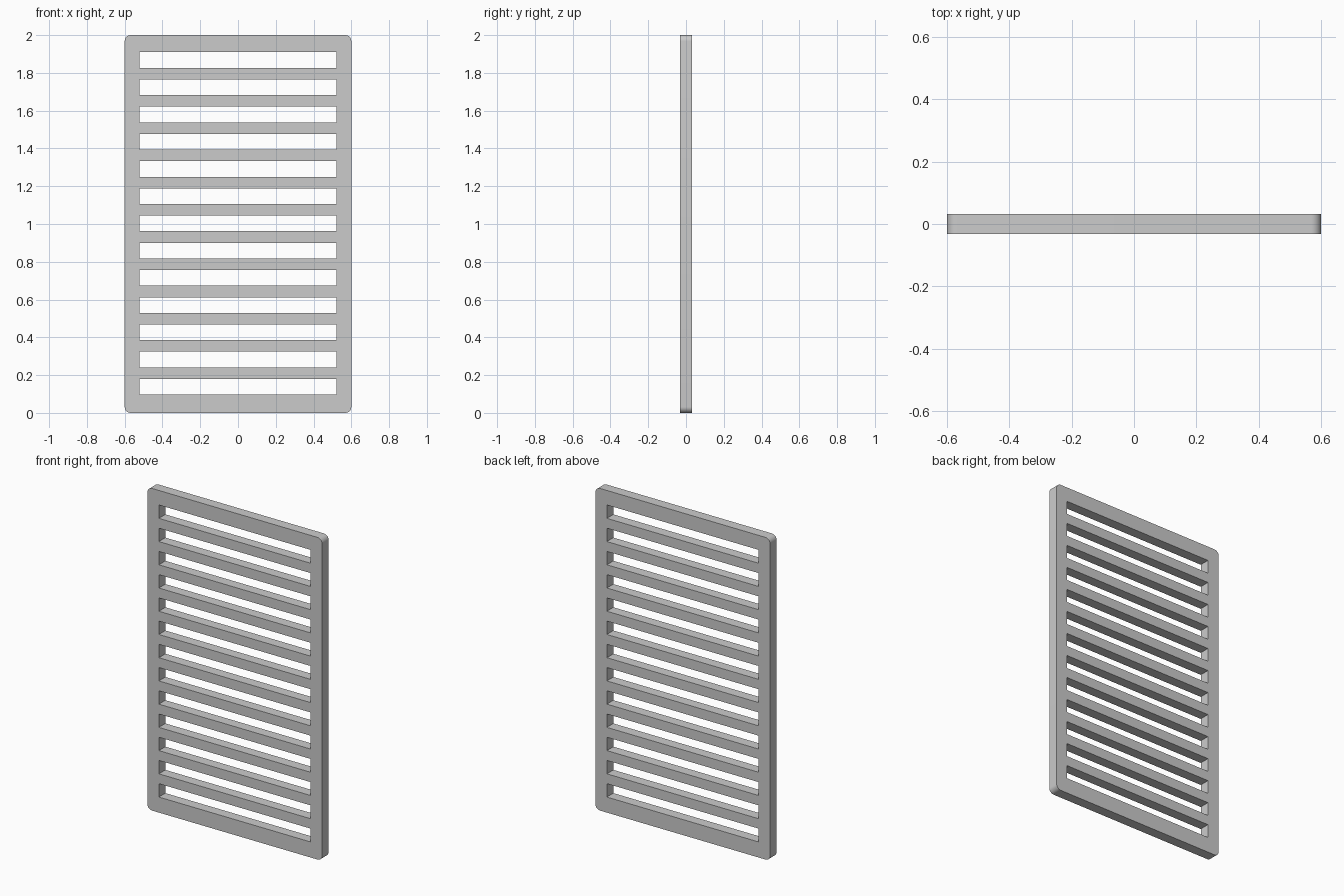
import bpy, bmesh
from math import cos, sin, pi, radians

if "Cube" in bpy.data.objects:
    bpy.data.objects.remove(bpy.data.objects["Cube"])

W, H, DEPTH, R = 0.6, 2.0, 0.064, 0.032
SLOTS, SLOT_W, SLOT_H = 13, 0.521, 0.083
FIRST, PITCH = 0.138, 0.1442

curve = bpy.data.curves.new("vent_panel", 'CURVE')
curve.dimensions = '2D'
curve.fill_mode = 'BOTH'
curve.extrude = DEPTH / 2


def add_loop(points):
    s = curve.splines.new('POLY')
    s.points.add(len(points) - 1)
    for p, (x, y) in zip(s.points, points):
        p.co = (x, y, 0, 1)
    s.use_cyclic_u = True


# Outer outline with rounded corners
outline = []
corners = [(W - R, H - R), (R - W, H - R), (R - W, R), (W - R, R)]
for i, (cx, cz) in enumerate(corners):
    for k in range(9):
        a = pi / 2 * (i + k / 8)
        outline.append((cx + R * cos(a), cz + R * sin(a)))
add_loop(outline)

# Horizontal slots, cut straight through
for i in range(SLOTS):
    z = FIRST + i * PITCH
    lo, hi = z - SLOT_H / 2, z + SLOT_H / 2
    add_loop([(-SLOT_W, lo), (SLOT_W, lo), (SLOT_W, hi), (-SLOT_W, hi)])

# Stand the panel upright and turn it into a clean mesh
panel = bpy.data.objects.new("vent_panel", curve)
bpy.context.collection.objects.link(panel)
panel.rotation_euler = (radians(90), 0, 0)
bpy.context.view_layer.objects.active = panel
panel.select_set(True)
bpy.ops.object.convert(target='MESH')
panel = bpy.context.object
bm = bmesh.new()
bm.from_mesh(panel.data)
bmesh.ops.remove_doubles(bm, verts=bm.verts, dist=1e-5)
bmesh.ops.dissolve_limit(bm, angle_limit=radians(1), verts=bm.verts, edges=bm.edges)
bmesh.ops.recalc_face_normals(bm, faces=bm.faces)
bm.to_mesh(panel.data)
bm.free()
bpy.ops.object.shade_smooth_by_angle(angle=radians(30))
